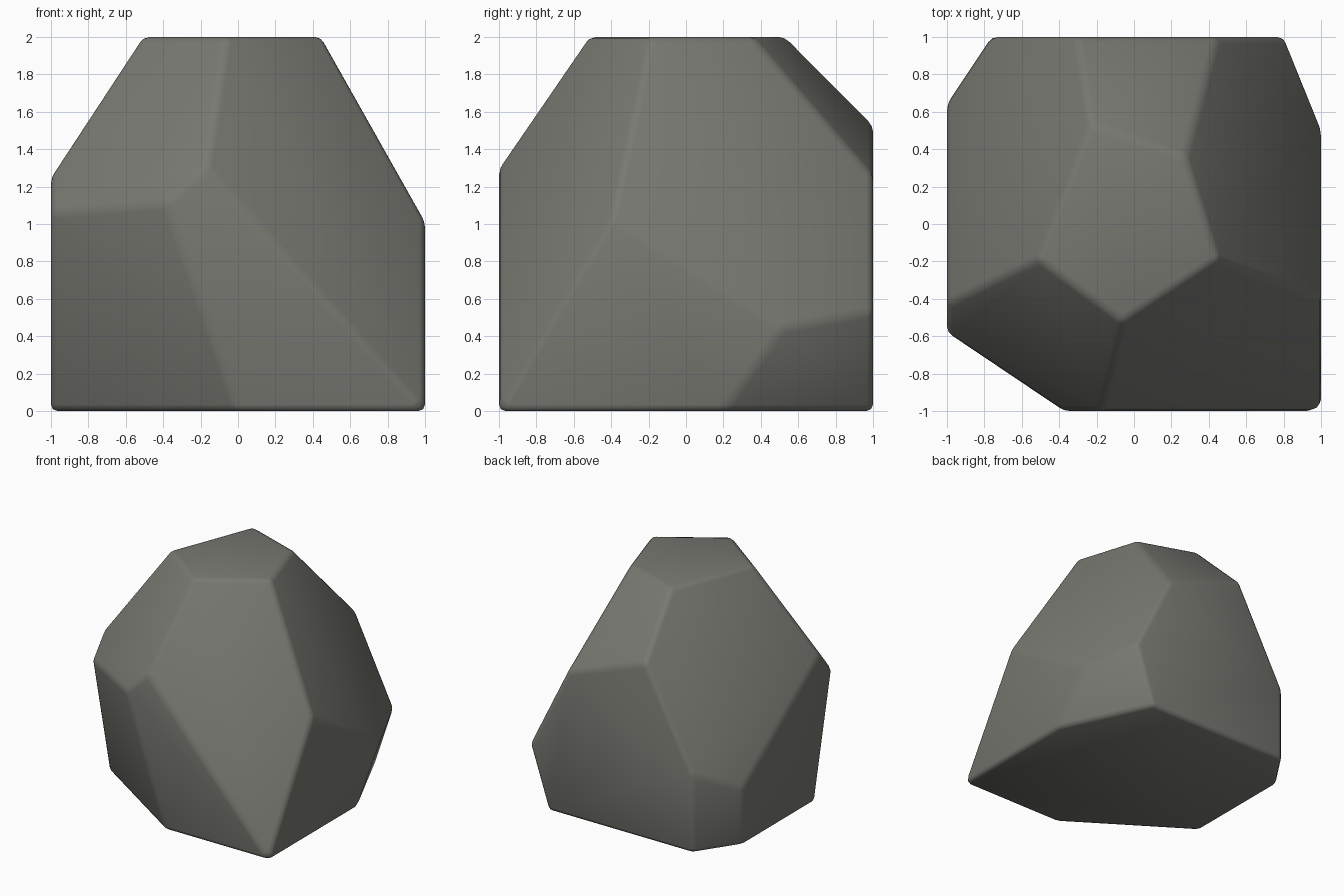
import bpy, bmesh
from mathutils import Vector

if "Cube" in bpy.data.objects:
    bpy.data.objects.remove(bpy.data.objects["Cube"])

# Stone colour
stone = bpy.data.materials.new("stone grey")
stone.diffuse_color = (0.19, 0.19, 0.17, 1)
stone.use_nodes = True
stone.node_tree.nodes["Principled BSDF"].inputs["Base Color"].default_value = stone.diffuse_color

# Block to be chipped: 2 x 2 x 2, standing on z = 0
bm = bmesh.new()
bmesh.ops.create_cube(bm, size=2)
bmesh.ops.translate(bm, verts=bm.verts, vec=(0, 0, 1))

# Chip planes: outward normal and distance (normal . point = distance)
chips = [
    ((0.327, 0.945, 0.89), 2.212),     # upper back
    ((0.954, 0.30, 0.473), 1.321),     # upper right
    ((0.547, -0.837, 0.489), 1.384),   # upper front right
    ((-0.594, -0.804, 0.644), 1.748),  # upper front left
    ((-1.87, 0.72, 1.0), 2.83),        # upper left
    ((-0.455, -0.697, -0.157), 0.697), # lower front left
    ((0.18, 0.084, -0.06), 0.1968),    # lower back right
    ((-0.36, 0.24, 0.0), 0.514),       # back left corner
]
for normal, dist in chips:
    n = Vector(normal)
    bmesh.ops.bisect_plane(bm, geom=bm.verts[:] + bm.edges[:] + bm.faces[:],
                           plane_co=n * dist / n.length_squared, plane_no=n,
                           clear_outer=True)
    rim = [e for e in bm.edges if e.is_boundary]
    if rim:
        bmesh.ops.holes_fill(bm, edges=rim, sides=0)

# Clean up slivers
bmesh.ops.remove_doubles(bm, verts=bm.verts, dist=0.06)
bmesh.ops.dissolve_limit(bm, angle_limit=0.02, verts=bm.verts, edges=bm.edges)
bmesh.ops.recalc_face_normals(bm, faces=bm.faces)

# Softened edges
bmesh.ops.bevel(bm, geom=bm.edges[:], offset=0.035, offset_type='OFFSET',
                segments=2, profile=0.5, affect='EDGES', clamp_overlap=True)
for f in bm.faces:
    f.smooth = True

mesh = bpy.data.meshes.new("rock")
bm.to_mesh(mesh)
bm.free()
mesh.materials.append(stone)
rock = bpy.data.objects.new("rock", mesh)
bpy.context.collection.objects.link(rock)
